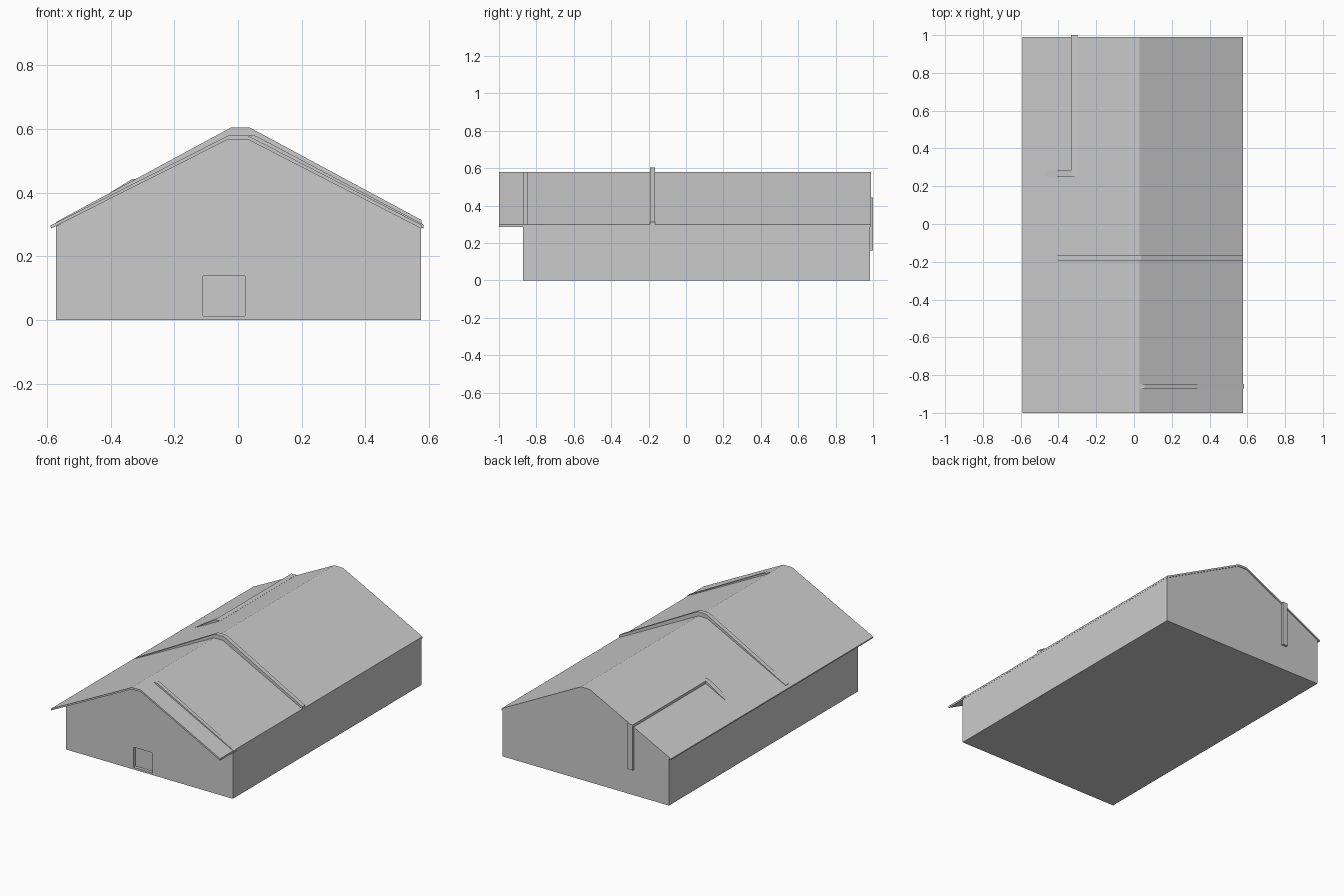
import bpy, bmesh
from mathutils import Vector

if "Cube" in bpy.data.objects:
    bpy.data.objects.remove(bpy.data.objects["Cube"])


def extrude_profile(name, pts, y0, y1):
    """Solid from an x-z outline swept along y."""
    bm = bmesh.new()
    face = bm.faces.new([bm.verts.new((x, y0, z)) for x, z in pts])
    ext = bmesh.ops.extrude_face_region(bm, geom=[face])
    moved = [v for v in ext["geom"] if isinstance(v, bmesh.types.BMVert)]
    bmesh.ops.translate(bm, verts=moved, vec=Vector((0, y1 - y0, 0)))
    bmesh.ops.recalc_face_normals(bm, faces=bm.faces)
    mesh = bpy.data.meshes.new(name)
    bm.to_mesh(mesh)
    bm.free()
    obj = bpy.data.objects.new(name, mesh)
    bpy.context.collection.objects.link(obj)
    return obj


def box(name, x0, x1, y0, y1, z0, z1):
    return extrude_profile(name, [(x0, z0), (x1, z0), (x1, z1), (x0, z1)], y0, y1)


def band(top, bottom):
    """Closed outline between an upper and a lower line."""
    return top + bottom[::-1]


# Gabled hall with a recessed doorway
walls = extrude_profile("walls", [(-0.572, 0), (0.575, 0), (0.575, 0.295), (0.03, 0.572),
                                  (-0.03, 0.572), (-0.572, 0.295)], -0.872, 0.985)
cutter = box("door_cutter", -0.11, 0.022, -0.9, -0.852, 0.013, 0.138)
cutter.hide_render = True
cutter.hide_viewport = True
cutter.display_type = 'WIRE'
cut = walls.modifiers.new("doorway", 'BOOLEAN')
cut.operation = 'DIFFERENCE'
cut.solver = 'EXACT'
cut.object = cutter

# Thin roof sheet with a flat ridge, overhanging at the front
roof_top = [(-0.589, 0.297), (-0.03, 0.58), (0.03, 0.58), (0.577, 0.299)]
roof_low = [(-0.587, 0.288), (-0.03, 0.568), (0.03, 0.568), (0.577, 0.287)]
extrude_profile("roof", band(roof_top, roof_low), -1.0, 0.99)

# Raised rib across the whole roof
rib_top = [(-0.57, 0.309), (-0.022, 0.605), (0.037, 0.605), (0.577, 0.314)]
rib_low = [(-0.57, 0.299), (-0.03, 0.572), (0.03, 0.572), (0.577, 0.295)]
extrude_profile("roof_rib", band(rib_top, rib_low), -0.192, -0.165)

# Tapered strip on the right slope near the front
extrude_profile("front_strip", [(0.032, 0.581), (0.056, 0.579), (0.583, 0.3),
                                (0.583, 0.288), (0.03, 0.572)], -0.872, -0.848)

# Duct: up the back wall, along the roof, then down the left slope
box("duct_riser", -0.333, -0.298, 0.98, 1.0, 0.16, 0.443)
extrude_profile("duct_run", [(-0.333, 0.42), (-0.333, 0.443), (-0.298, 0.445),
                             (-0.298, 0.43)], 0.25, 1.0)
extrude_profile("duct_end", [(-0.32, 0.443), (-0.333, 0.443), (-0.47, 0.358),
                             (-0.32, 0.425)], 0.25, 0.282)
